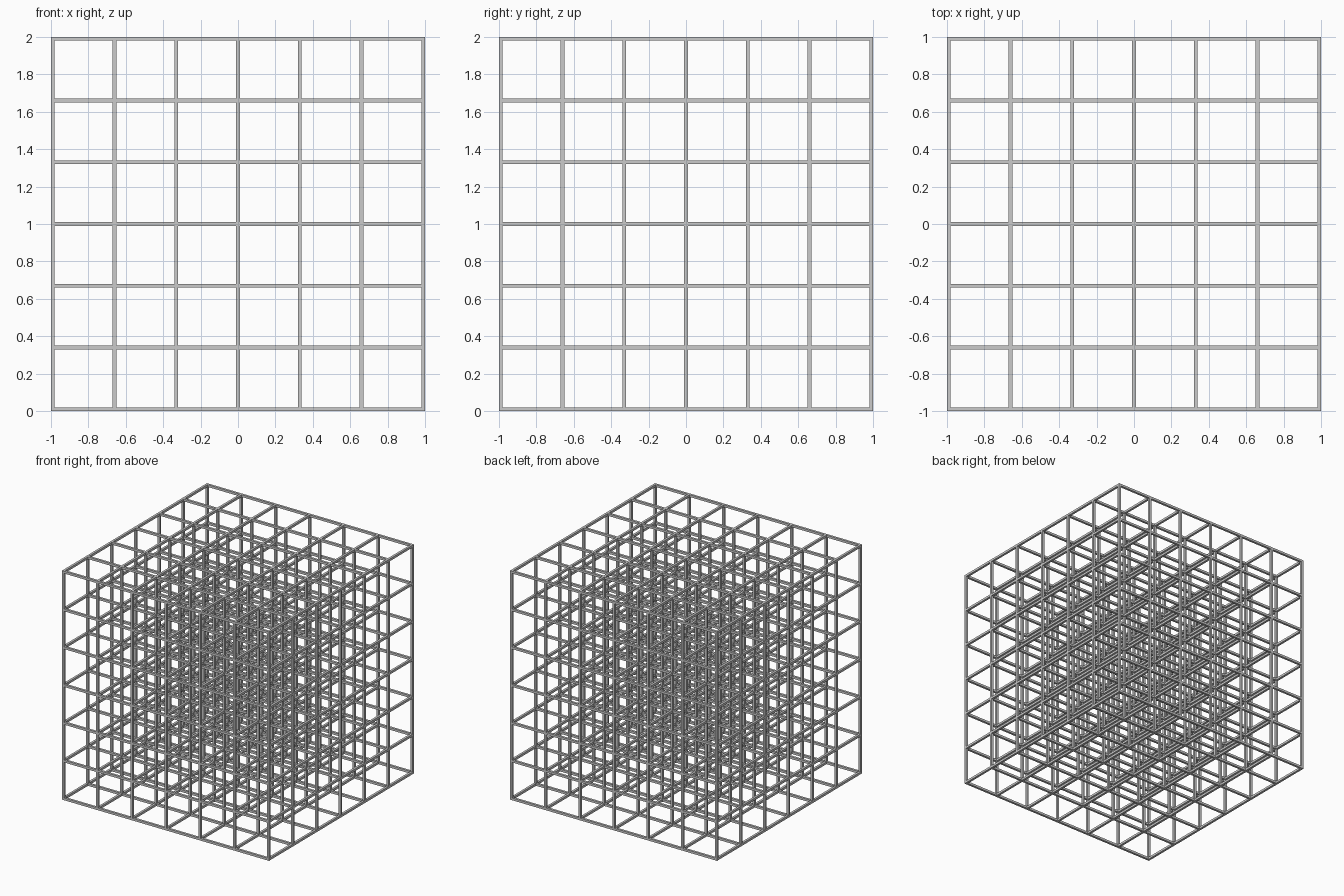
import bpy, bmesh
from itertools import product

if "Cube" in bpy.data.objects:
    bpy.data.objects.remove(bpy.data.objects["Cube"])

CELLS = 6        # open cells along each axis
BAR = 0.02       # square bar thickness
PITCH = (2.0 - BAR) / CELLS

# Slice planes along one axis: even slabs are bars, odd slabs are gaps
cuts = []
for i in range(CELLS + 1):
    cuts += [-1 + i * PITCH, -1 + i * PITCH + BAR]
N = len(cuts) - 1


def solid(c):
    """A block is a joint or a bar when at least two of its slabs are bar slabs."""
    return all(0 <= k < N for k in c) and sum(k % 2 == 0 for k in c) >= 2


bm = bmesh.new()
verts = {}


def vert(c):
    if c not in verts:
        x, y, z = (cuts[k] for k in c)
        verts[c] = bm.verts.new((x, y, z + 1))
    return verts[c]


# Skin only the exposed sides of the joined bars
for c in product(range(N), repeat=3):
    if not solid(c):
        continue
    for axis, side in product(range(3), (0, 1)):
        near = list(c)
        near[axis] += 1 if side else -1
        if solid(near):
            continue
        u, v = (axis + 1) % 3, (axis + 2) % 3
        loop = []
        for du, dv in ((0, 0), (1, 0), (1, 1), (0, 1)):
            p = list(c)
            p[axis] += side
            p[u] += du
            p[v] += dv
            loop.append(vert(tuple(p)))
        bm.faces.new(loop if side else loop[::-1])

# Lattice cube
mesh = bpy.data.meshes.new("lattice_cube")
bm.to_mesh(mesh)
bm.free()
bpy.context.collection.objects.link(bpy.data.objects.new("lattice_cube", mesh))
